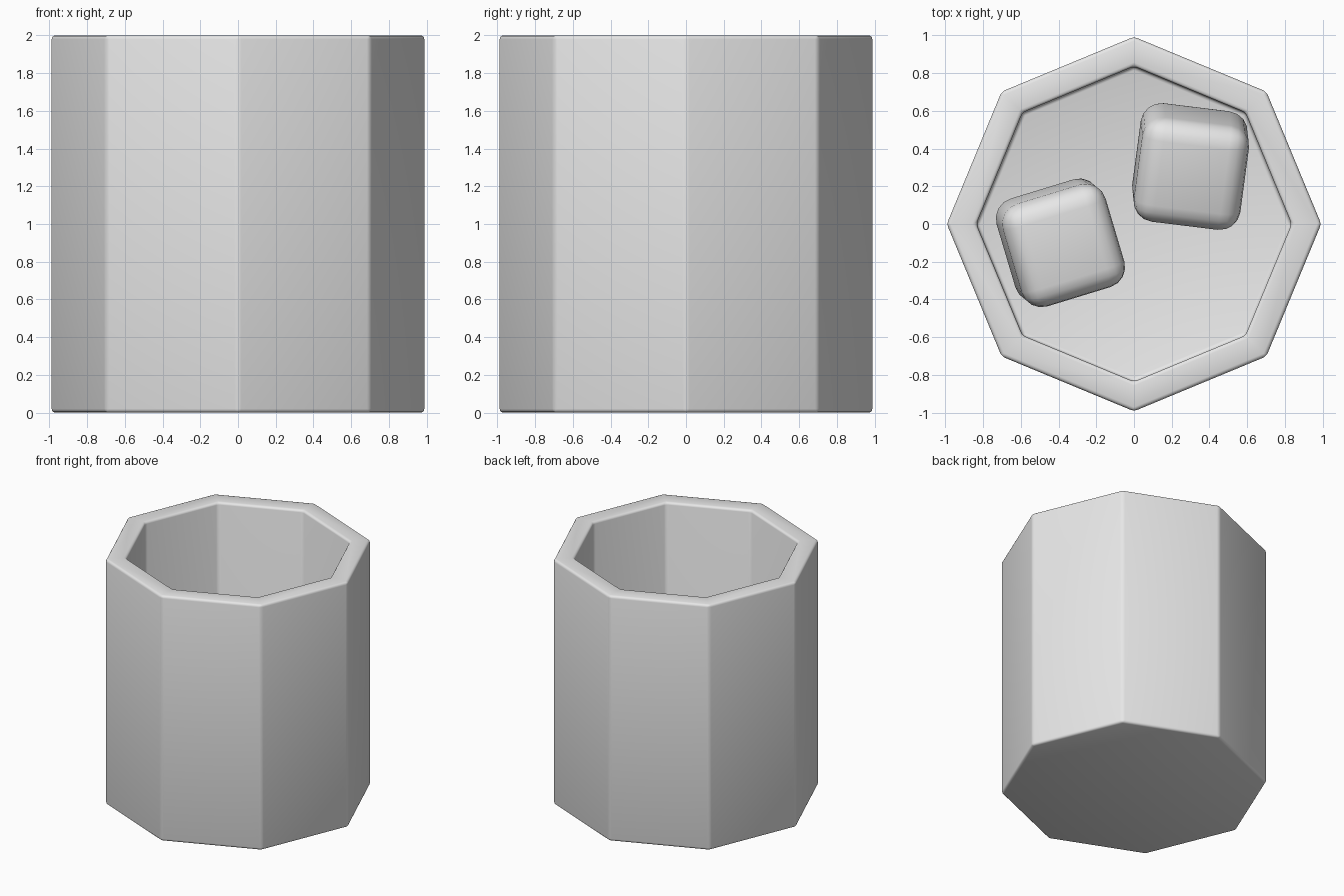
import bpy, bmesh
from math import radians

cube = bpy.data.objects.get("Cube")
if cube:
    bpy.data.objects.remove(cube, do_unlink=True)

grey = bpy.data.materials.new("light grey")
grey.use_nodes = True
color = (0.8, 0.8, 0.8, 1)
grey.diffuse_color = color
grey.node_tree.nodes["Principled BSDF"].inputs["Base Color"].default_value = color


def finish(bm, name, bevel, segments):
    """Turn a bmesh into a smooth object with rounded edges."""
    bmesh.ops.recalc_face_normals(bm, faces=bm.faces)
    mesh = bpy.data.meshes.new(name)
    bm.to_mesh(mesh)
    bm.free()
    mesh.materials.append(grey)
    mesh.shade_smooth()
    ob = bpy.data.objects.new(name, mesh)
    bpy.context.collection.objects.link(ob)
    mod = ob.modifiers.new("rounded edges", "BEVEL")
    mod.width = bevel
    mod.segments = segments
    mod.limit_method = "ANGLE"
    mod.angle_limit = radians(30)
    return ob


# Octagonal tumbler: solid prism with its top inset and pushed down
bm = bmesh.new()
bmesh.ops.create_cone(bm, cap_ends=True, segments=8, radius1=0.993, radius2=0.993, depth=2)
bmesh.ops.translate(bm, verts=bm.verts, vec=(0, 0, 1))
top = max(bm.faces, key=lambda f: f.calc_center_median().z)
bmesh.ops.inset_region(bm, faces=[top], thickness=0.157)
inner = bmesh.ops.extrude_discrete_faces(bm, faces=[top])["faces"][0]
bmesh.ops.translate(bm, verts=inner.verts, vec=(0, 0, -1.83))
finish(bm, "tumbler", 0.02, 3)


# Two rounded ice cubes lying tilted on the floor
def ice(name, location, tilt):
    bm = bmesh.new()
    bmesh.ops.create_cube(bm, size=0.57)
    ob = finish(bm, name, 0.11, 4)
    ob.location = location
    ob.rotation_euler = [radians(a) for a in tilt]


ice("ice_cube_left", (0.3, 0.305, 0.49), (12, 3, -7))
ice("ice_cube_right", (-0.39, -0.1, 0.48), (6, 4, 17))
